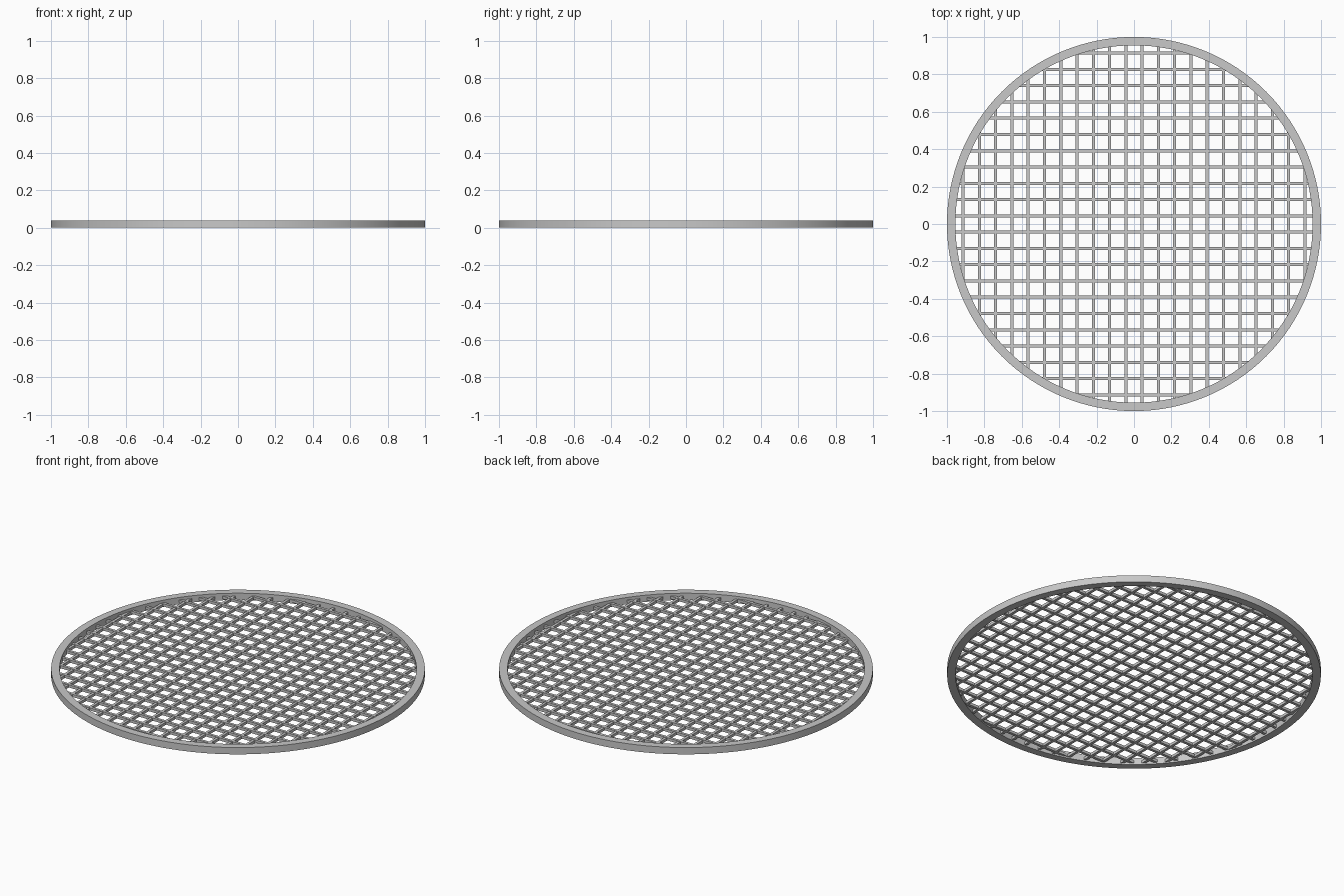
import bpy
import bmesh
from math import sqrt, pi
from mathutils import Matrix

if "Cube" in bpy.data.objects:
    bpy.data.objects.remove(bpy.data.objects["Cube"], do_unlink=True)

OUTER, INNER, HEIGHT = 1.0, 0.955, 0.04
PITCH, BARS, BAR = 0.087, 22, 0.016
SEGMENTS = 128

steel = bpy.data.materials.new("brushed steel grey")
steel.use_nodes = True
colour = (0.58, 0.58, 0.58, 1)
steel.diffuse_color = colour
steel.node_tree.nodes["Principled BSDF"].inputs["Base Color"].default_value = colour


def finish(bm, name):
    """Turn a bmesh into a named object, smooth with sharp edges kept."""
    bmesh.ops.recalc_face_normals(bm, faces=bm.faces)
    mesh = bpy.data.meshes.new(name)
    bm.to_mesh(mesh)
    bm.free()
    obj = bpy.data.objects.new(name, mesh)
    bpy.context.collection.objects.link(obj)
    mesh.materials.append(steel)
    bpy.ops.object.select_all(action="DESELECT")
    obj.select_set(True)
    bpy.context.view_layer.objects.active = obj
    bpy.ops.object.shade_smooth_by_angle()


# Outer rim: a rectangular section spun around z
bm = bmesh.new()
section = [(INNER, 0), (OUTER, 0), (OUTER, HEIGHT), (INNER, HEIGHT)]
verts = [bm.verts.new((r, 0, z)) for r, z in section]
edges = [bm.edges.new((verts[i], verts[(i + 1) % len(verts)])) for i in range(len(verts))]
bmesh.ops.spin(bm, geom=verts + edges, cent=(0, 0, 0), axis=(0, 0, 1),
               angle=2 * pi, steps=SEGMENTS, use_merge=True)
bmesh.ops.remove_doubles(bm, verts=bm.verts, dist=0.0001)
finish(bm, "outer_rim")


def bar_layer(name, turn, z):
    """Parallel square bars, each cut to the chord of the rim."""
    bm = bmesh.new()
    for i in range(BARS):
        offset = (i - (BARS - 1) / 2) * PITCH
        length = 2 * sqrt((INNER + 0.01) ** 2 - offset ** 2)
        place = (Matrix.Rotation(turn, 4, "Z") @ Matrix.Translation((0, offset, z))
                 @ Matrix.Diagonal((length, BAR, BAR, 1)))
        bmesh.ops.create_cube(bm, size=1, matrix=place)
    finish(bm, name)


# Crossing bars of the grid
bar_layer("cross_bars", 0, 0.017)
bar_layer("lengthwise_bars", pi / 2, 0.015)
